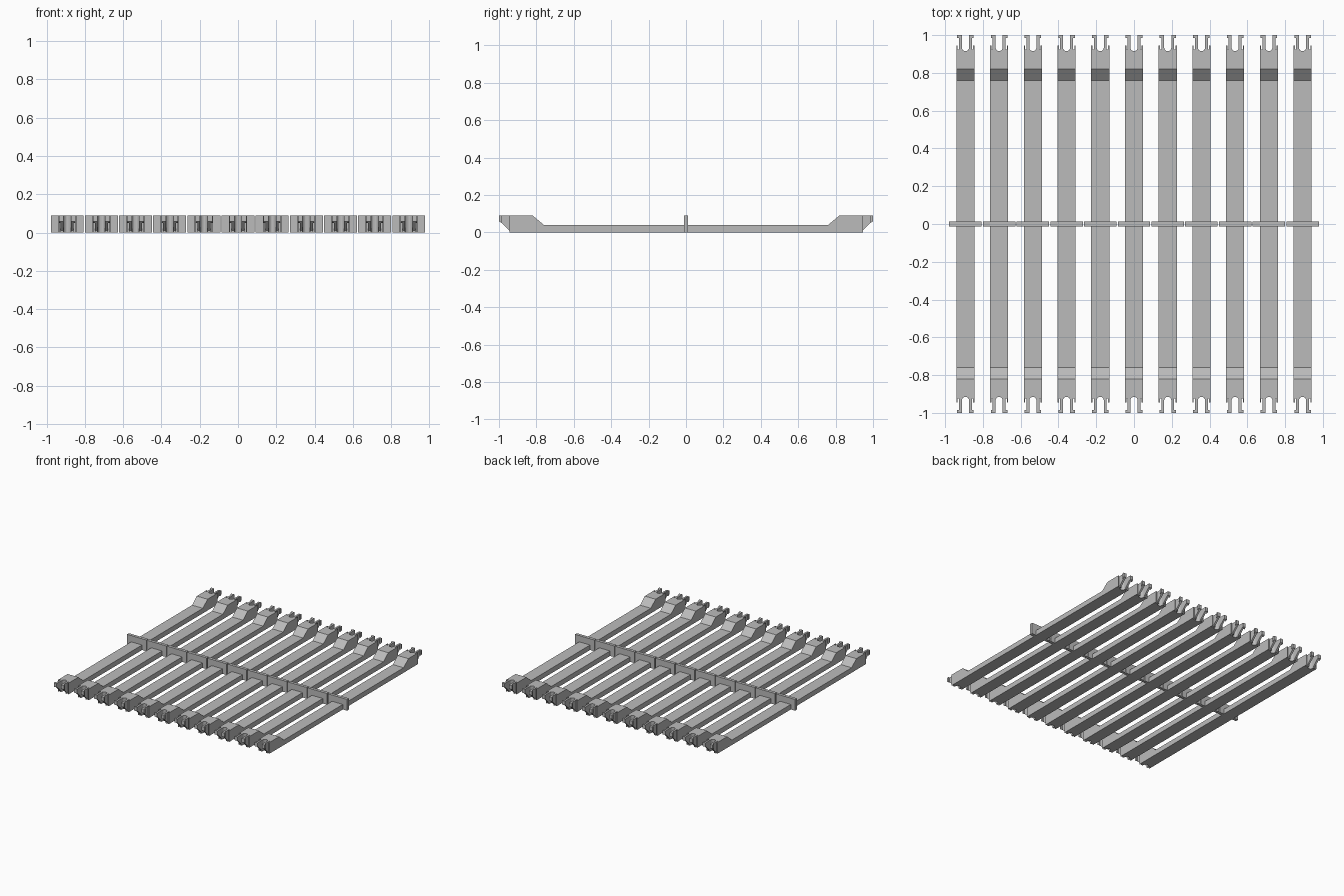
import bpy, bmesh, math
from mathutils import Vector

cube = bpy.data.objects.get("Cube")
if cube:
    bpy.data.objects.remove(cube, do_unlink=True)

COUNT, PITCH = 11, 0.1785
HALF_W, TOP, LOW = 0.048, 0.09, 0.04

grey = bpy.data.materials.new("plain_grey")
grey.use_nodes = True
colour = (0.5, 0.5, 0.5, 1)
grey.diffuse_color = colour
grey.node_tree.nodes["Principled BSDF"].inputs["Base Color"].default_value = colour


def prism(bm, points, direction):
    """Extrude a closed 3D outline along a direction."""
    face = bm.faces.new([bm.verts.new(p) for p in points])
    new = bmesh.ops.extrude_face_region(bm, geom=[face], use_keep_orig=True)
    verts = [g for g in new["geom"] if isinstance(g, bmesh.types.BMVert)]
    bmesh.ops.translate(bm, verts=verts, vec=Vector(direction))


def side_prism(bm, outline, x0, x1):
    prism(bm, [(x0, y, z) for y, z in outline], (x1 - x0, 0, 0))


def make_mesh(bm, name):
    bmesh.ops.recalc_face_normals(bm, faces=bm.faces[:])
    mesh = bpy.data.meshes.new(name)
    bm.to_mesh(mesh)
    bm.free()
    mesh.materials.append(grey)
    return mesh


def place_row(mesh, name):
    for i in range(COUNT):
        obj = bpy.data.objects.new(f"{name}_{i + 1}", mesh)
        obj.location.x = (i - (COUNT - 1) / 2) * PITCH
        bpy.context.collection.objects.link(obj)


# Long bar: low middle with ramps up to raised ends
bar = bmesh.new()
half = [(0.76, LOW), (0.82, TOP), (0.9, TOP), (0.9, 0)]
side_prism(bar, half + [(-y, z) for y, z in reversed(half)], -HALF_W, HALF_W)

# End block outline: round central slot and a narrow notch beside each prong
slot_r, slot_y = 0.019, 0.934
right = [(HALF_W, 0.9), (HALF_W, 0.945), (0.041, 0.945), (0.041, 0.925),
         (0.034, 0.925), (0.034, 0.945), (slot_r, 0.945)]
arc = [(slot_r * math.cos(a), slot_y - slot_r * math.sin(a))
       for a in (math.pi * k / 8 for k in range(9))]
block = right + arc + [(-x, y) for x, y in reversed(right)]

for end in (-1, 1):
    prism(bar, [(x, y * end, 0) for x, y in block], (0, 0, TOP))
    for side in (-1, 1):
        # Prong with sloping underside, and its outward hook
        prong = [(0.945, TOP), (1, TOP), (1, 0.058), (0.99, 0.054), (0.945, 0.01)]
        side_prism(bar, [(y * end, z) for y, z in prong], side * slot_r, side * 0.034)
        hook = [(0.985, TOP), (1, TOP), (1, 0.058), (0.985, 0.05)]
        side_prism(bar, [(y * end, z) for y, z in hook], side * 0.034, side * 0.044)
place_row(make_mesh(bar, "bar"), "bar")

# Upright spacer plate across the middle of each bar
plate = bmesh.new()
side_prism(plate, [(-0.012, 0), (0.012, 0), (0.012, TOP), (-0.012, TOP)], -0.086, 0.086)
place_row(make_mesh(plate, "spacer_plate"), "spacer_plate")
